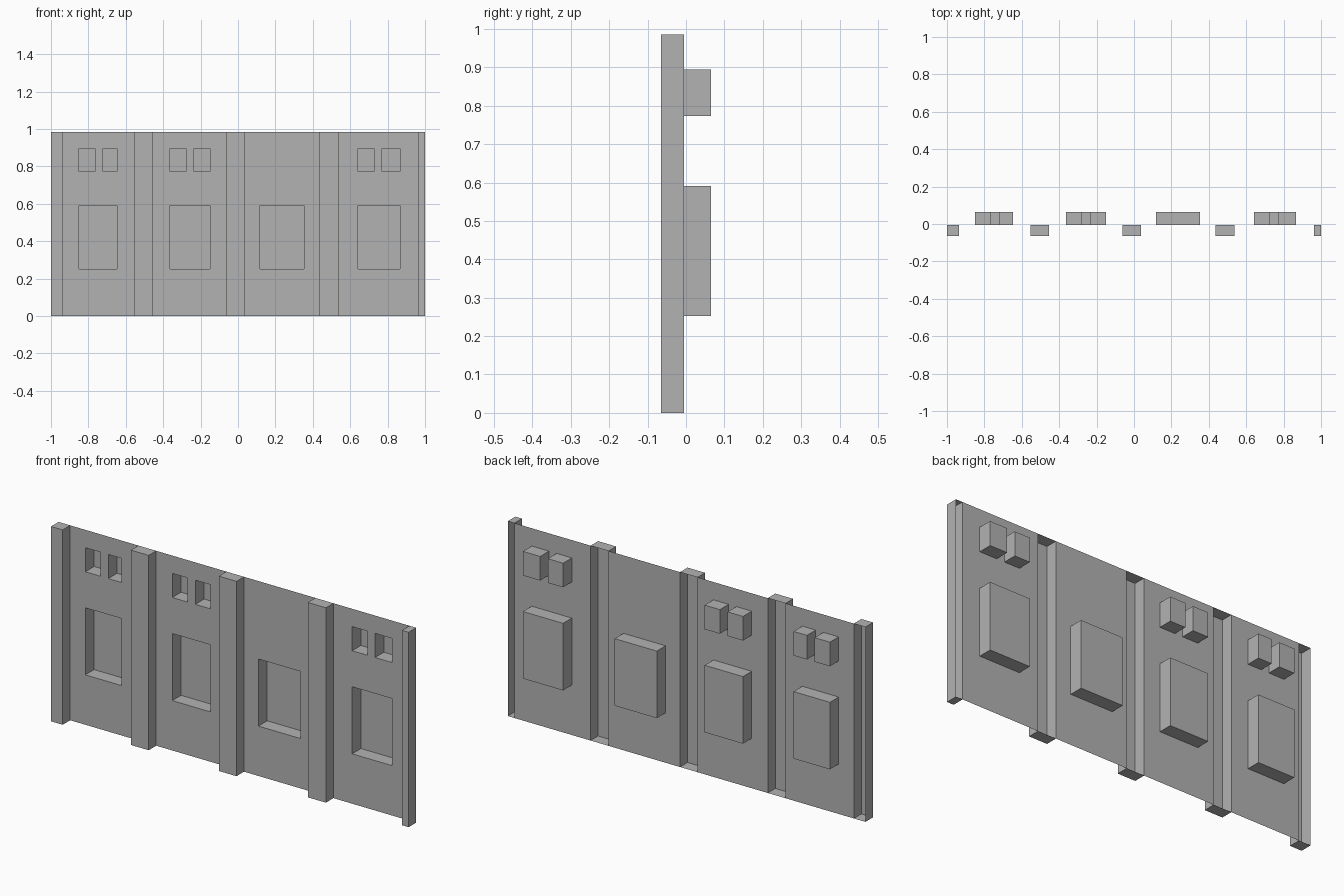
import bpy
import bmesh
from mathutils import Matrix, Vector

cube = bpy.data.objects.get("Cube")
if cube:
    bpy.data.objects.remove(cube, do_unlink=True)

HEIGHT = 0.985
SHEET_Y, FRONT_Y, BACK_Y = -0.005, -0.065, 0.065
PILLARS = [(-1, -0.935), (-0.553, -0.454), (-0.061, 0.037), (0.436, 0.537), (0.963, 1)]
DOORS = [(-0.85, -0.647), (-0.364, -0.15), (0.118, 0.353), (0.642, 0.866)]
WINDOWS = [(-0.85, -0.765), (-0.722, -0.647), (-0.364, -0.278),
           (-0.235, -0.15), (0.642, 0.727), (0.77, 0.866)]
DOOR_Z, WINDOW_Z = (0.252, 0.591), (0.773, 0.895)

grey = bpy.data.materials.new("plain_grey")
grey.use_nodes = True
colour = (0.45, 0.45, 0.45, 1)
grey.diffuse_color = colour
grey.node_tree.nodes["Principled BSDF"].inputs["Base Color"].default_value = colour


def finish(name, bm):
    mesh = bpy.data.meshes.new(name)
    bm.to_mesh(mesh)
    bm.free()
    mesh.materials.append(grey)
    obj = bpy.data.objects.new(name, mesh)
    bpy.context.collection.objects.link(obj)


def open_box(name, xs, zs, far_y, inside_out):
    """Box from the sheet to far_y, without the side lying on the sheet."""
    low = Vector((xs[0], min(SHEET_Y, far_y), zs[0]))
    high = Vector((xs[1], max(SHEET_Y, far_y), zs[1]))
    bm = bmesh.new()
    bmesh.ops.create_cube(bm, size=1, matrix=Matrix.Translation((low + high) / 2)
                          @ Matrix.Diagonal((*(high - low), 1)))
    mouth = [f for f in bm.faces if abs(f.calc_center_median().y - SHEET_Y) < 1e-4]
    bmesh.ops.delete(bm, geom=mouth, context="FACES")
    if inside_out:
        bmesh.ops.reverse_faces(bm, faces=bm.faces[:])
    finish(name, bm)


# Thin wall sheet, left open behind pillars and in front of niches
holes = [(x, (0, HEIGHT)) for x in PILLARS]
holes += [(x, DOOR_Z) for x in DOORS] + [(x, WINDOW_Z) for x in WINDOWS]
x_cuts = sorted({x for span, _ in holes for x in span})
z_cuts = sorted({z for _, span in holes for z in span})
bm = bmesh.new()
for x0, x1 in zip(x_cuts, x_cuts[1:]):
    for z0, z1 in zip(z_cuts, z_cuts[1:]):
        cx, cz = (x0 + x1) / 2, (z0 + z1) / 2
        if any(a < cx < b and c < cz < d for (a, b), (c, d) in holes):
            continue
        corners = [(x0, z0), (x1, z0), (x1, z1), (x0, z1)]
        bm.faces.new([bm.verts.new((x, SHEET_Y, z)) for x, z in corners])
bmesh.ops.remove_doubles(bm, verts=bm.verts[:], dist=1e-5)
finish("wall_sheet", bm)

# Hollow pillars on the front, niches pushed out of the back
for i, xs in enumerate(PILLARS, 1):
    open_box(f"pillar_{i}", xs, (0, HEIGHT), FRONT_Y, False)
for i, xs in enumerate(DOORS, 1):
    open_box(f"large_niche_{i}", xs, DOOR_Z, BACK_Y, True)
for i, xs in enumerate(WINDOWS, 1):
    open_box(f"small_niche_{i}", xs, WINDOW_Z, BACK_Y, True)
